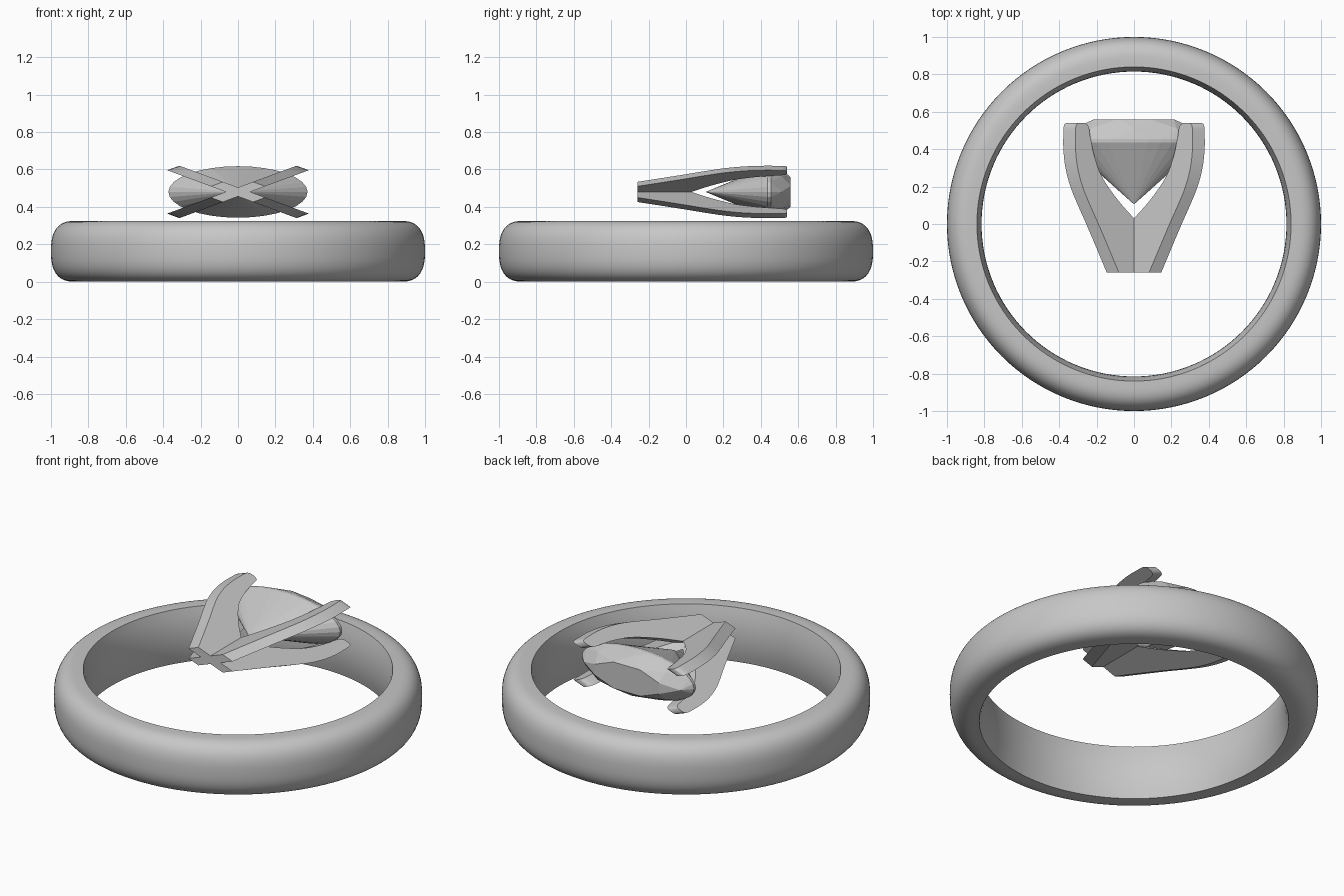
import bpy, bmesh, math
from mathutils import Vector

if "Cube" in bpy.data.objects:
    bpy.data.objects.remove(bpy.data.objects["Cube"], do_unlink=True)

GREY = (0.57, 0.57, 0.57, 1.0)
metal = bpy.data.materials.new("plain grey")
metal.use_nodes = True
metal.diffuse_color = GREY
metal.node_tree.nodes["Principled BSDF"].inputs["Base Color"].default_value = GREY

HEAD_Z, SQUASH = 0.48, 0.37     # the setting is flattened in height


def finish(bm, name, angle):
    bmesh.ops.recalc_face_normals(bm, faces=bm.faces)
    mesh = bpy.data.meshes.new(name)
    bm.to_mesh(mesh)
    bm.free()
    mesh.materials.append(metal)
    ob = bpy.data.objects.new(name, mesh)
    bpy.context.collection.objects.link(ob)
    if angle:
        bpy.ops.object.select_all(action='DESELECT')
        ob.select_set(True)
        bpy.context.view_layer.objects.active = ob
        bpy.ops.object.shade_smooth_by_angle(angle=math.radians(angle))
    return ob


def smooth_path(points, steps=5):
    """Catmull-Rom curve through the points."""
    p = [Vector(q) for q in points]
    p = [2 * p[0] - p[1]] + p + [2 * p[-1] - p[-2]]
    out = []
    for a, b, c, d in zip(p, p[1:], p[2:], p[3:]):
        for i in range(steps):
            t = i / steps
            out.append(0.5 * (2 * b + (c - a) * t + (2 * a - 5 * b + 4 * c - d) * t * t
                              + (3 * b - a - 3 * c + d) * t ** 3))
    return out + [p[-2]]


# Band: rounded outer side, slightly bulging inner side, spun round z
def band():
    half, n = 0.1625, 2.6
    profile = [(0.84, 0.0)]
    for i in range(29):
        a = -math.pi / 2 + math.pi * i / 28
        c, s = max(math.cos(a), 0), math.sin(a)
        profile.append((0.87 + 0.13 * c ** (2 / n),
                        half + math.copysign(half * abs(s) ** (2 / n), s)))
    for i in range(8):
        k = 1 - 2 * i / 8
        profile.append((0.815 + 0.025 * k * k, half + half * k))
    bm = bmesh.new()
    vs = [bm.verts.new((r, 0, z)) for r, z in profile]
    edges = [bm.edges.new((vs[i - 1], vs[i])) for i in range(len(vs))]
    bmesh.ops.spin(bm, geom=vs + edges, cent=(0, 0, 0), axis=(0, 0, 1),
                   angle=math.tau, steps=128, use_merge=True)
    bmesh.ops.remove_doubles(bm, verts=bm.verts, dist=0.0005)
    finish(bm, "band", 40)


# Prong: curved outline in (radius, y), thickened and set on a diagonal
def prong(name, angle, t=0.046):
    outer = smooth_path([(0.16, -0.26), (0.237, -0.13), (0.315, 0), (0.378, 0.1),
                         (0.435, 0.2), (0.472, 0.3), (0.488, 0.4), (0.488, 0.51)])
    tip = smooth_path([(0.483, 0.53), (0.465, 0.54), (0.42, 0.54), (0.395, 0.53)], 3)
    inner = smooth_path([(0.385, 0.51), (0.37, 0.44), (0.34, 0.35), (0.286, 0.25),
                         (0.17, 0.13), (0.046, 0.03), (0, -0.01)])
    outline = outer + tip + inner + [Vector((0, -0.26))]
    u = Vector((math.cos(angle), math.sin(angle)))
    w = Vector((-u.y, u.x))
    bm = bmesh.new()
    sides = []
    for s in (-t, t):
        ring = []
        for r, y in outline:
            p = u * r + w * s
            ring.append(bm.verts.new((p.x, y, HEAD_Z + SQUASH * p.y)))
        sides.append(ring)
    a, b = sides
    caps = [bm.faces.new(a), bm.faces.new(b[::-1])]
    for i in range(len(a)):
        bm.faces.new((a[i - 1], a[i], b[i], b[i - 1]))
    bmesh.ops.recalc_face_normals(bm, faces=bm.faces)
    bmesh.ops.triangulate(bm, faces=caps)
    finish(bm, name, 30)


# Stone: faceted hull of table, crown, girdle, pavilion and point
def stone():
    rings = [(0.23, 0.56, 8, 0.5), (0.32, 0.512, 8, 0), (0.372, 0.455, 32, 0),
             (0.372, 0.437, 32, 0), (0.17, 0.262, 8, 0.5), (0, 0.105, 1, 0)]
    bm = bmesh.new()
    for r, y, count, shift in rings:
        for i in range(count):
            a = math.tau * (i + shift) / count
            bm.verts.new((r * math.cos(a), y, HEAD_Z + SQUASH * r * math.sin(a)))
    bmesh.ops.convex_hull(bm, input=bm.verts)
    bmesh.ops.dissolve_limit(bm, angle_limit=0.01, verts=bm.verts, edges=bm.edges)
    finish(bm, "stone", 0)


band()
for i, label in enumerate(("upper_left", "upper_right", "lower_right", "lower_left")):
    prong("prong_" + label, math.pi / 4 + i * math.pi / 2)
stone()
